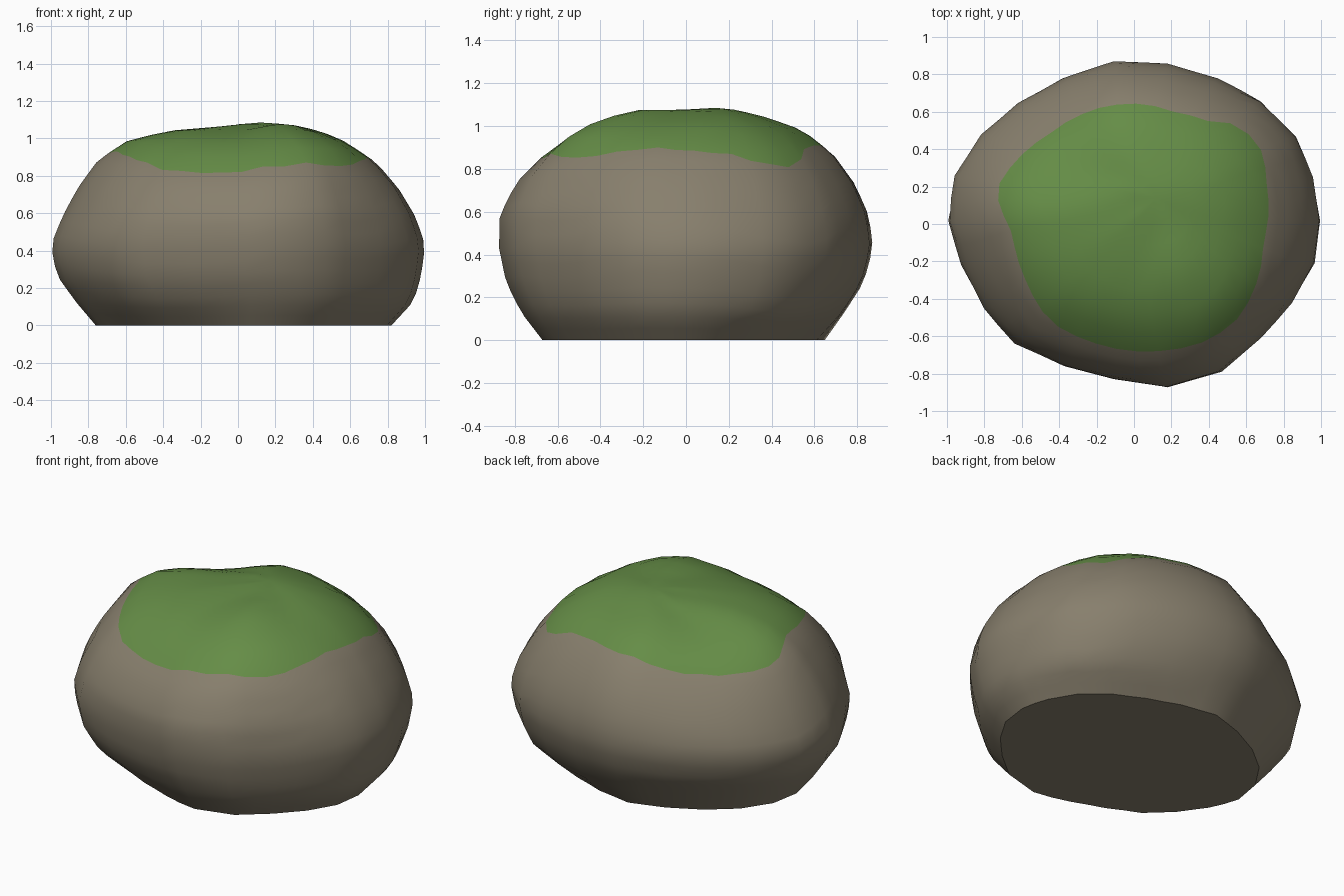
import bpy
import bmesh
import math
from mathutils import Vector

if "Cube" in bpy.data.objects:
    bpy.data.objects.remove(bpy.data.objects["Cube"])


def make_material(name, color):
    mat = bpy.data.materials.new(name)
    mat.use_nodes = True
    mat.diffuse_color = (*color, 1)
    shader = mat.node_tree.nodes["Principled BSDF"]
    shader.inputs["Base Color"].default_value = (*color, 1)
    shader.inputs["Roughness"].default_value = 0.9
    return mat


# Widest outline of the boulder, seen from above
OUTLINE = [(1, .02), (.96, .25), (.87, .47), (.68, .66), (.45, .78), (.18, .86),
           (-.11, .873), (-.38, .78), (-.62, .65), (-.82, .48), (-.96, .26),
           (-1, .02), (-.93, -.22), (-.81, -.45), (-.64, -.64), (-.38, -.76),
           (-.11, -.83), (.18, -.873), (.47, -.79), (.68, -.61), (.85, -.42),
           (.97, -.21)]

# Height levels: z, left and right limits, front and back limits
LEVELS = [(0, -.76, .82, -.67, .65), (.13, -.87, .94, -.77, .74),
          (.27, -.97, .98, -.84, .83), (.43, -1, 1, -.873, .873),
          (.58, -.94, .95, -.87, .855), (.73, -.86, .86, -.79, .79),
          (.87, -.76, .74, -.65, .69), (.98, -.62, .58, -.47, .55),
          (1.04, -.4, .44, -.27, .38), (1.075, -.05, .28, -.02, .24)]
APEX = Vector((.12, .14, 1.085))

# Edge of the moss cap, seen from above
MOSS = [(-.74, .18), (-.6, .37), (-.45, .48), (-.27, .59), (-.06, .64), (.2, .6),
        (.38, .55), (.55, .53), (.67, .42), (.71, .2), (.69, -.1), (.65, -.33),
        (.56, -.5), (.4, -.62), (.13, -.68), (-.2, -.64), (-.45, -.52),
        (-.58, -.3), (-.65, -.05)]
LOWER_STEPS, UPPER_STEPS = 14, 7


def polar(x, y):
    dx, dy = x - APEX.x, y - APEX.y
    return math.atan2(dy, dx) % math.tau, math.hypot(dx, dy)


moss_polar = sorted(polar(x, y) for x, y in MOSS)
first, last = moss_polar[0], moss_polar[-1]
moss_polar = ([(last[0] - math.tau, last[1])] + moss_polar
              + [(first[0] + math.tau, first[1])])


def moss_excess(p):
    """Signed distance outside the moss edge, measured from the apex."""
    angle, radius = polar(p.x, p.y)
    for (a, ra), (b, rb) in zip(moss_polar, moss_polar[1:]):
        if a <= angle <= b:
            return radius - (ra + (rb - ra) * (angle - a) / (b - a))
    return radius


def lean(x, y, z):
    """Raise the front-left shoulder and lower the opposite back-right one."""
    if x * y >= 0:
        return 0
    fade = min(1, max(0, (z - .43) / .44))
    swell = math.sin(2 * math.atan2(y, x)) ** 2
    return math.copysign(.11, x) * fade * swell * math.hypot(x, y)


def column(px, py):
    """Profile line from the base up to the apex through one outline point."""
    points = []
    for z, x0, x1, y0, y1 in LEVELS:
        x = (x0 + x1) / 2 + px * (x1 - x0) / 2
        y = (y0 + y1) / 2 + py / .873 * (y1 - y0) / 2
        if z == 0:  # slight undercut on two opposite sides of the base
            tuck = 1 - .07 * max(0, math.cos(2 * (math.atan2(y, x) - .9)))
            x, y = x * tuck, y * tuck
        points.append(Vector((x, y, z + lean(x, y, z))))
    return points + [APEX.copy()]


def split_at_moss(points):
    """Split a profile where it crosses the moss edge; the last half is moss."""
    for i in range(3, len(points) - 1):
        a, b = points[i], points[i + 1]
        fa, fb = moss_excess(a), moss_excess(b)
        if fa > 0 >= fb:
            cross = a.lerp(b, fa / (fa - fb))
            return points[:i + 1] + [cross], [cross] + points[i + 1:]
    return points[:-1], points[-2:]


def resample(points, steps):
    lengths = [(b - a).length for a, b in zip(points, points[1:])]
    result = []
    for k in range(steps + 1):
        target = sum(lengths) * k / steps
        for a, b, size in zip(points, points[1:], lengths):
            if target <= size or b is points[-1]:
                result.append(a.lerp(b, min(1, target / max(size, 1e-6))))
                break
            target -= size
    return result


# Boulder: columns joined into a skin, with an edge loop along the moss
bm = bmesh.new()
columns = []
peak = bm.verts.new(APEX)
for (ax, ay), (bx, by) in zip(OUTLINE, OUTLINE[1:] + OUTLINE[:1]):
    for t in (0, .5):
        stone, moss = split_at_moss(column(ax + (bx - ax) * t, ay + (by - ay) * t))
        line = resample(stone, LOWER_STEPS) + resample(moss, UPPER_STEPS)[1:-1]
        columns.append([bm.verts.new(p) for p in line])

for left, right in zip(columns, columns[1:] + columns[:1]):
    for k in range(len(left) - 1):
        face = bm.faces.new((left[k], right[k], right[k + 1], left[k + 1]))
        face.material_index = int(k >= LOWER_STEPS)
    bm.faces.new((left[-1], right[-1], peak)).material_index = 1

# Flat underside
bm.faces.new([line[0] for line in reversed(columns)])
bmesh.ops.recalc_face_normals(bm, faces=bm.faces)

mesh = bpy.data.meshes.new("mossy_boulder")
bm.to_mesh(mesh)
bm.free()
mesh.materials.append(make_material("stone_brown", (.245, .213, .153)))
mesh.materials.append(make_material("moss_green", (.13, .265, .062)))
boulder = bpy.data.objects.new("mossy_boulder", mesh)
bpy.context.collection.objects.link(boulder)

bpy.ops.object.select_all(action='DESELECT')
boulder.select_set(True)
bpy.context.view_layer.objects.active = boulder
bpy.ops.object.shade_smooth_by_angle(angle=math.radians(35))
